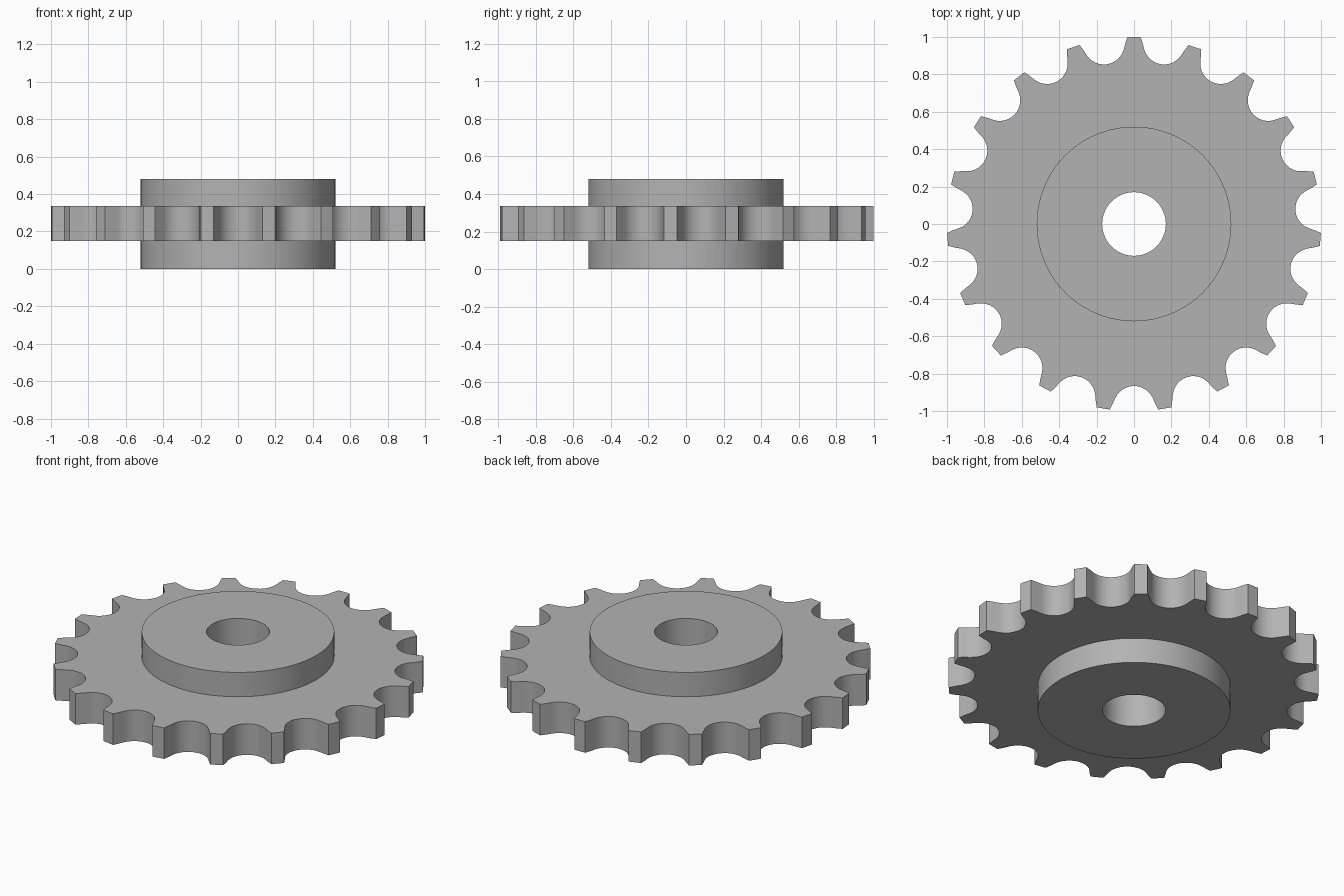
import bpy, bmesh
from math import sin, cos, pi, radians, atan2, hypot

TEETH = 19
BORE, HUB = 0.17, 0.52
HUB_TOP, RING_LOW, RING_HIGH = 0.48, 0.15, 0.335

cube = bpy.data.objects.get("Cube")
if cube:
    bpy.data.objects.remove(cube)

steel = bpy.data.materials.new("grey_steel")
steel.use_nodes = True
steel.diffuse_color = (0.45, 0.45, 0.45, 1)
steel.node_tree.nodes["Principled BSDF"].inputs["Base Color"].default_value = steel.diffuse_color


def tooth_profile():
    """Polar outline (angle, radius): a round seat between teeth, then curved flanks and flat tips."""
    seat, centre, steps = 0.11, 0.976, 12
    arc = [radians(-65 + 130 * i / steps) for i in range(steps + 1)]
    gap = [(seat * sin(a), centre - seat * cos(a)) for a in arc]
    flank = [(0.1135, 0.961), (0.130, 0.992)]
    gap = [(-x, y) for x, y in reversed(flank)] + gap + flank
    pitch = 2 * pi / TEETH
    return [(pi / 2 + (t + 0.5) * pitch + atan2(x, y), hypot(x, y))
            for t in range(TEETH) for x, y in gap]


def loft(name, rings, closed):
    """Skin a stack of (radii, height) loops that share the same angles."""
    bm = bmesh.new()
    loops = [[bm.verts.new((r * cos(a), r * sin(a), z)) for a, r in zip(angles, radii)]
             for radii, z in rings]
    pairs = list(zip(loops, loops[1:]))
    if closed:
        pairs.append((loops[-1], loops[0]))
    for low, high in pairs:
        for i in range(len(low)):
            j = (i + 1) % len(low)
            bm.faces.new((low[i], low[j], high[j], high[i]))
    bm.normal_update()
    mesh = bpy.data.meshes.new(name)
    bm.to_mesh(mesh)
    bm.free()
    mesh.materials.append(steel)
    obj = bpy.data.objects.new(name, mesh)
    bpy.context.collection.objects.link(obj)
    bpy.ops.object.select_all(action="DESELECT")
    obj.select_set(True)
    bpy.context.view_layer.objects.active = obj
    bpy.ops.object.shade_smooth_by_angle(angle=radians(25))
    return obj


outline = tooth_profile()
angles = [a for a, r in outline]
teeth = [r for a, r in outline]
bore = [BORE] * len(angles)
hub = [HUB] * len(angles)

# Hub with a through bore
loft("hub", [(bore, 0), (hub, 0), (hub, HUB_TOP), (bore, HUB_TOP)], True)

# Toothed ring around the hub
loft("toothed_ring", [(hub, RING_LOW), (teeth, RING_LOW),
                      (teeth, RING_HIGH), (hub, RING_HIGH)], False)
